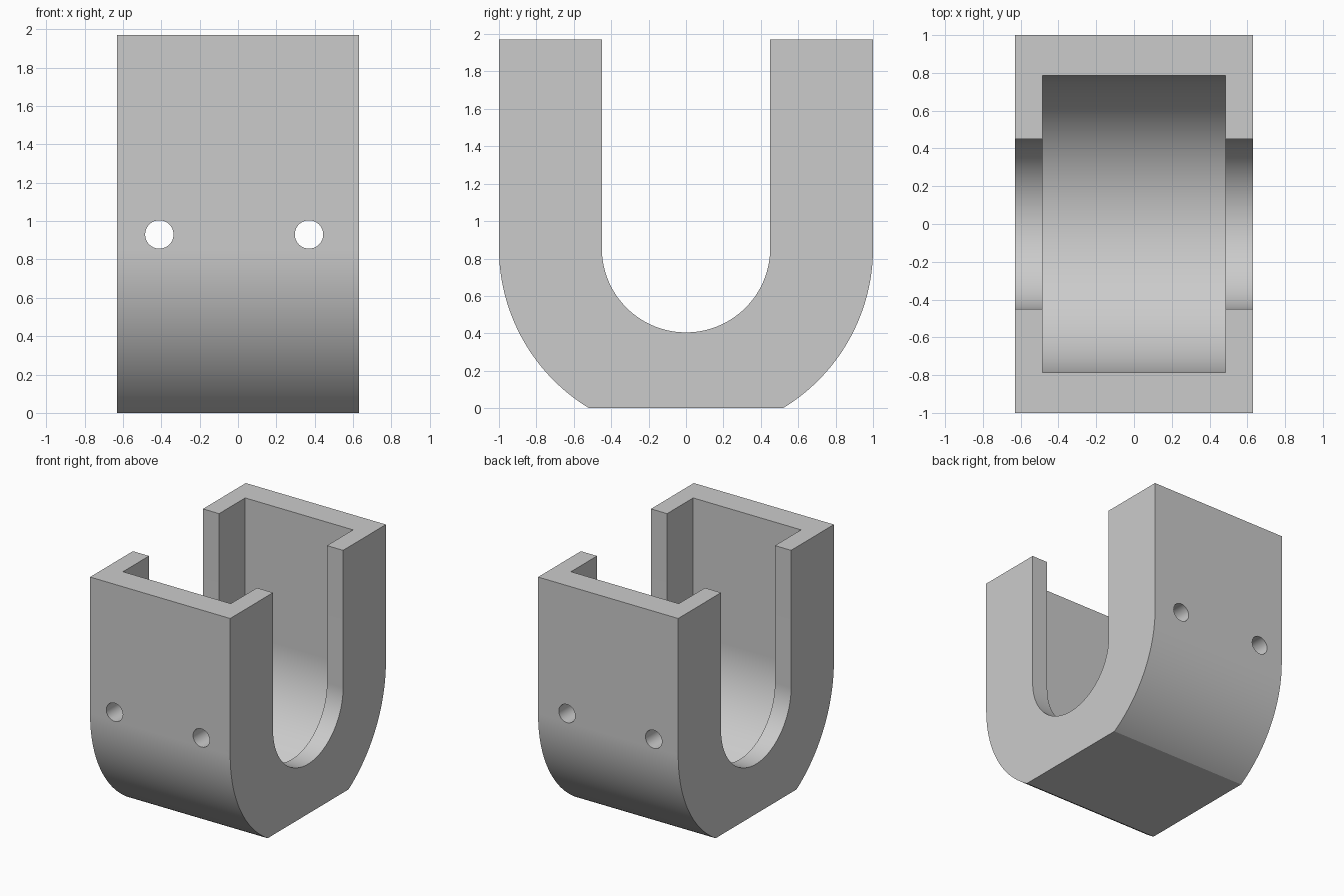
import bpy, bmesh
from math import sin, cos, asin, pi
from mathutils import Matrix

cube = bpy.data.objects.get("Cube")
if cube:
    bpy.data.objects.remove(cube, do_unlink=True)

HALF_X = 0.63      # half width of the housing
TOP = 1.97         # height of the open top
AXIS_Z = 0.855     # shared centre of all the round bottoms

grey = bpy.data.materials.new("plain grey")
grey.use_nodes = True
color = (0.6, 0.6, 0.6, 1)
grey.diffuse_color = color
grey.node_tree.nodes["Principled BSDF"].inputs["Base Color"].default_value = color


def add_object(name, bm):
    bmesh.ops.recalc_face_normals(bm, faces=bm.faces[:])
    mesh = bpy.data.meshes.new(name)
    bm.to_mesh(mesh)
    bm.free()
    mesh.materials.append(grey)
    obj = bpy.data.objects.new(name, mesh)
    bpy.context.collection.objects.link(obj)
    return obj


def u_block(name, radius, half_x, top, cut=pi / 2, steps=48):
    """U-shaped profile in the y-z plane, extruded along x.
    The arc stops at the angle cut, which leaves a flat foot."""
    right = [(radius * cos(cut * i / steps), AXIS_Z - radius * sin(cut * i / steps))
             for i in range(steps + 1)]
    left = [(-y, z) for y, z in reversed(right)]
    if abs(right[-1][0]) < 1e-5:
        left = left[1:]
    outline = [(radius, top)] + right + left + [(-radius, top)]
    bm = bmesh.new()
    face = bm.faces.new([bm.verts.new((-half_x, y, z)) for y, z in outline])
    moved = bmesh.ops.extrude_face_region(bm, geom=[face])["geom"]
    verts = [v for v in moved if isinstance(v, bmesh.types.BMVert)]
    bmesh.ops.translate(bm, verts=verts, vec=(2 * half_x, 0, 0))
    return add_object(name, bm)


def hole(name, x):
    bm = bmesh.new()
    bmesh.ops.create_cone(bm, cap_ends=True, segments=40, radius1=0.074, radius2=0.074,
                          depth=3, matrix=Matrix.Translation((x, 0, 0.93))
                          @ Matrix.Rotation(pi / 2, 4, "X"))
    return add_object(name, bm)


# Housing with round underside and flat foot
housing = u_block("housing", 1.0, HALF_X, TOP, cut=asin(AXIS_Z))

# Inner cavity, side slots and the two cross holes
cutters = [
    u_block("cavity_cutter", 0.785, 0.485, TOP + 0.5),
    u_block("slot_cutter", 0.45, HALF_X + 0.5, TOP + 0.6),
    hole("left_hole_cutter", 0.37),
    hole("right_hole_cutter", -0.41),
]

bpy.ops.object.select_all(action="DESELECT")
bpy.context.view_layer.objects.active = housing
housing.select_set(True)
for cutter in cutters:
    cutter.hide_render = True
    mod = housing.modifiers.new(cutter.name, "BOOLEAN")
    mod.operation = "DIFFERENCE"
    mod.solver = "EXACT"
    mod.object = cutter
    bpy.ops.object.modifier_apply(modifier=mod.name)
    bpy.data.objects.remove(cutter, do_unlink=True)

bpy.ops.object.shade_smooth_by_angle(angle=0.5)
